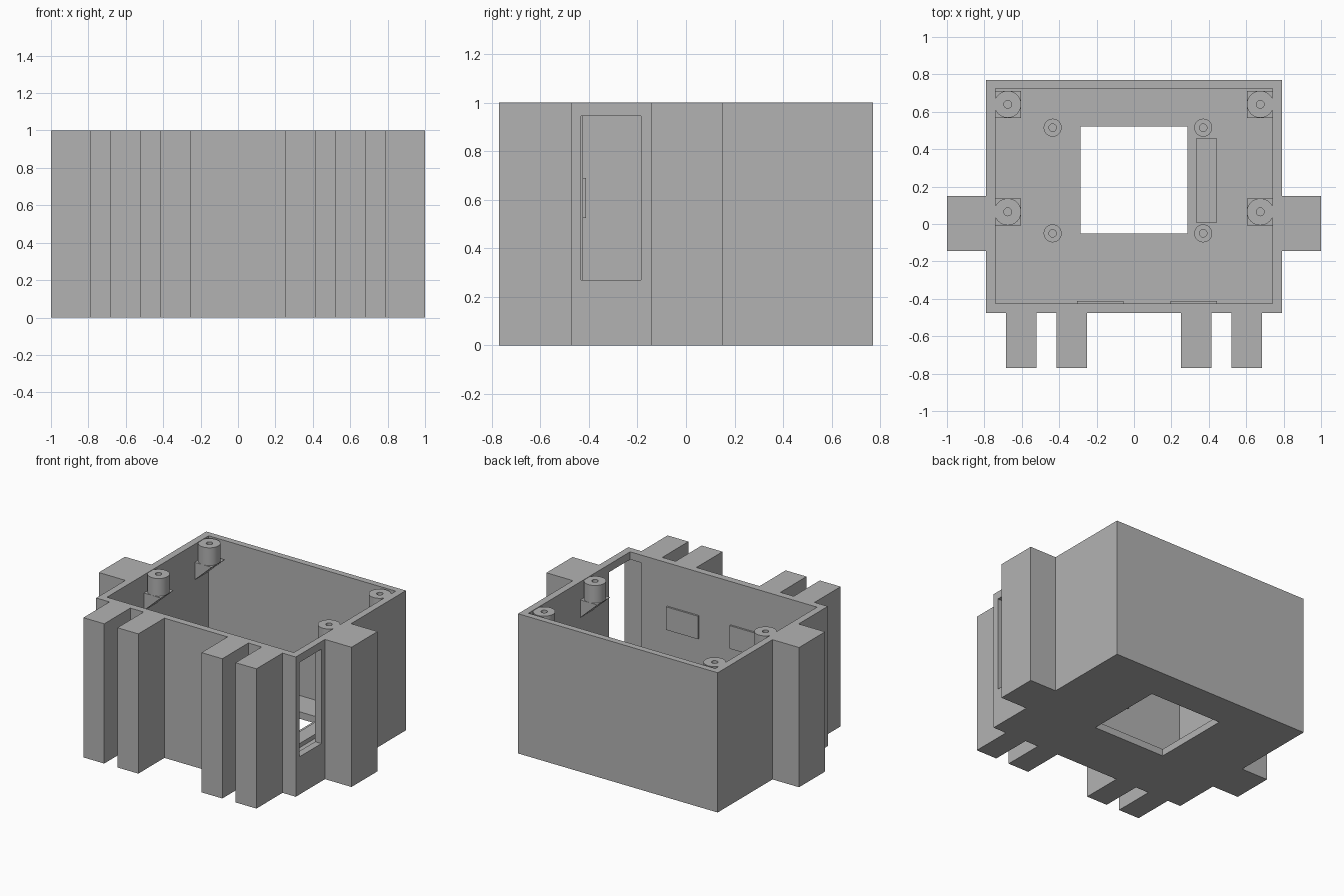
import bpy, bmesh, math
from mathutils import Vector

if "Cube" in bpy.data.objects:
    bpy.data.objects.remove(bpy.data.objects["Cube"], do_unlink=True)

grey = bpy.data.materials.new("plain grey")
grey.use_nodes = True
grey.diffuse_color = (0.45, 0.45, 0.45, 1)
grey.node_tree.nodes["Principled BSDF"].inputs["Base Color"].default_value = grey.diffuse_color


def finish(name, bm):
    bmesh.ops.recalc_face_normals(bm, faces=bm.faces)
    mesh = bpy.data.meshes.new(name)
    bm.to_mesh(mesh)
    bm.free()
    mesh.materials.append(grey)
    obj = bpy.data.objects.new(name, mesh)
    bpy.context.collection.objects.link(obj)
    return obj


def prism(name, outline, along):
    """Extrude a flat outline along a vector."""
    bm = bmesh.new()
    face = bm.faces.new([bm.verts.new(p) for p in outline])
    new = bmesh.ops.extrude_face_region(bm, geom=[face])["geom"]
    verts = [g for g in new if isinstance(g, bmesh.types.BMVert)]
    bmesh.ops.translate(bm, verts=verts, vec=Vector(along))
    return finish(name, bm)


def box(name, x0, x1, y0, y1, z0, z1):
    outline = [(x0, y0, z0), (x1, y0, z0), (x1, y1, z0), (x0, y1, z0)]
    return prism(name, outline, (0, 0, z1 - z0))


def screw_post(name, x, y, z0, z1, radius, bore):
    """Round post with a blind screw hole in its top."""
    bottom = z0 + 0.01
    profile = [(0, z0), (radius, z0), (radius, z1), (bore, z1), (bore, bottom), (0, bottom)]
    bm = bmesh.new()
    verts = [bm.verts.new((r, 0, z)) for r, z in profile]
    edges = [bm.edges.new(pair) for pair in zip(verts, verts[1:])]
    bmesh.ops.spin(bm, geom=verts + edges, axis=(0, 0, 1), cent=(0, 0, 0),
                   angle=math.tau, steps=40)
    bmesh.ops.remove_doubles(bm, verts=bm.verts, dist=0.0001)
    obj = finish(name, bm)
    obj.location = (x, y, 0)
    activate(obj)
    bpy.ops.object.shade_smooth_by_angle(angle=math.radians(30))
    return obj


def activate(obj):
    bpy.ops.object.select_all(action="DESELECT")
    obj.select_set(True)
    bpy.context.view_layer.objects.active = obj


def cut(obj, cutter):
    cutter.hide_render = True
    mod = obj.modifiers.new("cut", "BOOLEAN")
    mod.operation = "DIFFERENCE"
    mod.solver = "EXACT"
    mod.object = cutter
    activate(obj)
    bpy.ops.object.modifier_apply(modifier=mod.name)
    bpy.data.objects.remove(cutter, do_unlink=True)


# Housing outline: right half with side block and two front ribs, then mirrored
front, tip, back = -0.475, -0.77, 0.77
half = [(0.25, front), (0.25, tip), (0.415, tip), (0.415, front),
        (0.52, front), (0.52, tip), (0.685, tip), (0.685, front),
        (0.79, front), (0.79, -0.145), (1, -0.145), (1, 0.15), (0.79, 0.15), (0.79, back)]
outline = half + [(-x, y) for x, y in reversed(half)]
housing = prism("housing", [(x, y, 0) for x, y in outline], (0, 0, 1))

# Cavity, floor opening and side window
FLOOR = 0.05
cut(housing, box("cavity_cutter", -0.74, 0.74, -0.425, 0.725, FLOOR, 1.2))
cut(housing, box("floor_cutter", -0.285, 0.285, -0.05, 0.52, -0.2, 0.2))
cut(housing, box("window_cutter", 0.65, 0.9, -0.433, -0.185, 0.27, 0.945))

# Lid posts on wedge brackets against the side walls
SHELF = 0.87
for side, label in ((1, "left"), (-1, "right")):
    for y, place in ((0.64, "back"), (0.065, "middle")):
        screw_post(f"{label}_{place}_lid_post", side * 0.675, y, SHELF, 0.997, 0.072, 0.021)
        wedge = [(side * 0.605, y - 0.072, SHELF), (side * 0.745, y - 0.072, SHELF),
                 (side * 0.745, y - 0.072, SHELF - 0.13)]
        prism(f"{label}_{place}_bracket", wedge, (0, 0.144, 0))

# Board standoffs on the floor
for x in (-0.435, 0.37):
    for y in (-0.05, 0.515):
        screw_post("board_standoff", x, y, FLOOR - 0.01, FLOOR + 0.06, 0.048, 0.02)

# Low support block beside the opening
box("floor_block", 0.335, 0.44, 0.005, 0.46, FLOOR - 0.01, FLOOR + 0.03)

# Thin pads on the inside of the front wall
for x in (-0.305, 0.195):
    box("front_wall_pad", x, x + 0.25, -0.43, -0.412, 0.525, 0.69)
